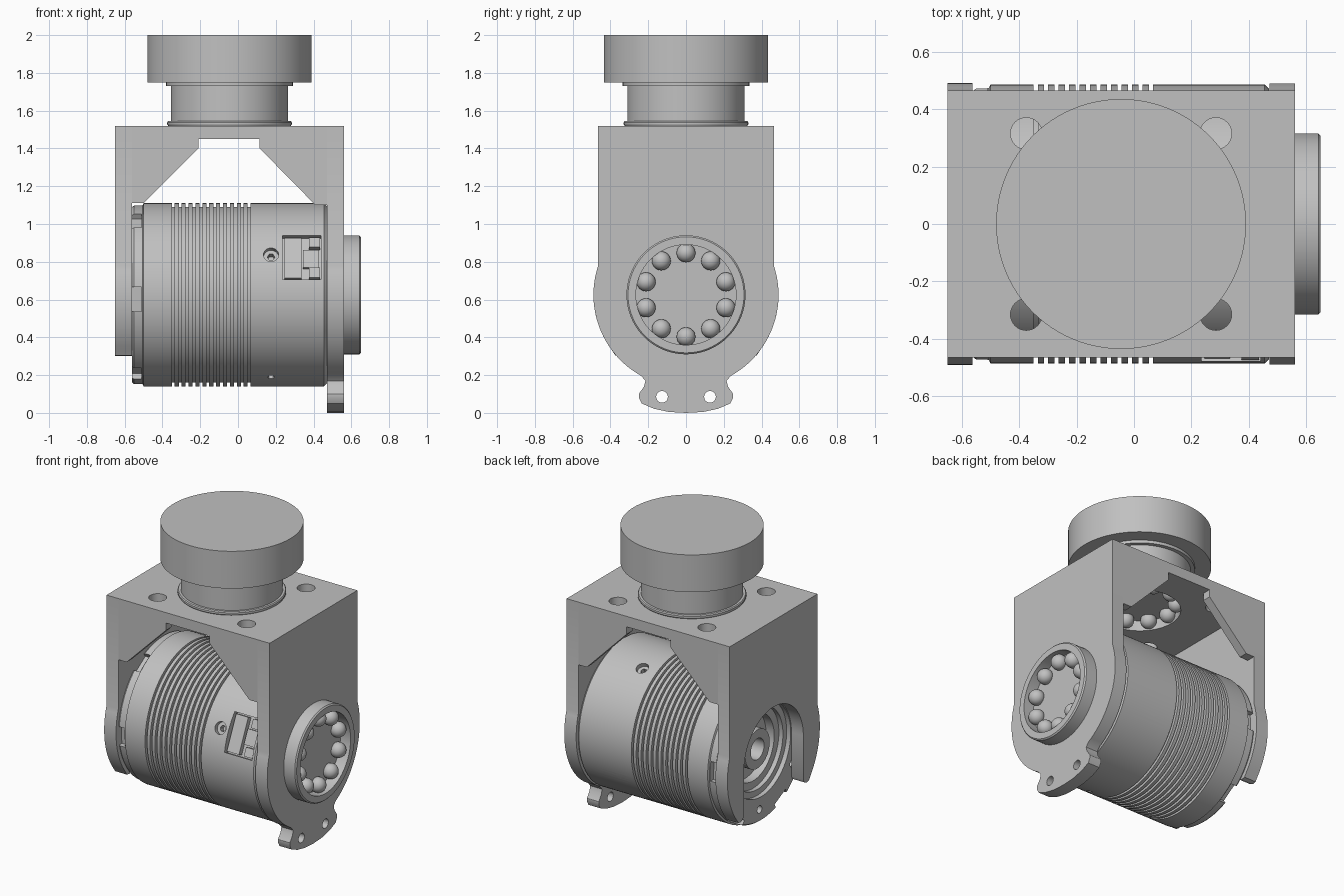
import bpy, bmesh
from math import sin, cos, pi, radians, sqrt, atan2
from mathutils import Matrix, Vector

if "Cube" in bpy.data.objects:
    bpy.data.objects.remove(bpy.data.objects["Cube"], do_unlink=True)

grey = bpy.data.materials.new("plain grey")
grey.use_nodes = True
tone = (0.53, 0.53, 0.53, 1)
grey.diffuse_color = tone
grey.node_tree.nodes["Principled BSDF"].inputs["Base Color"].default_value = tone

CZ = 0.625      # height of the drum axis
TX = -0.045     # centre of the bracket and the upper joint in x
SIDE = Matrix.Translation((0, 0, CZ)) @ Matrix.Rotation(pi / 2, 4, 'Y')  # local z -> +x
UP = Matrix.Translation((TX, 0, 0))


def finish(bm, name):
    bmesh.ops.recalc_face_normals(bm, faces=bm.faces)
    mesh = bpy.data.meshes.new(name)
    bm.to_mesh(mesh)
    bm.free()
    mesh.materials.append(grey)
    ob = bpy.data.objects.new(name, mesh)
    bpy.context.collection.objects.link(ob)
    return ob


def lathe(name, profile, matrix, steps=96):
    """Revolve (height, radius) points about local z; closed loop unless it ends on the axis."""
    bm = bmesh.new()
    verts = [bm.verts.new((r, 0, h)) for h, r in profile]
    edges = [bm.edges.new(p) for p in zip(verts, verts[1:])]
    if profile[0][1] > 0:
        edges.append(bm.edges.new((verts[-1], verts[0])))
    bmesh.ops.spin(bm, geom=verts + edges, cent=(0, 0, 0), axis=(0, 0, 1),
                   angle=2 * pi, steps=steps)
    bmesh.ops.remove_doubles(bm, verts=bm.verts, dist=0.0002)
    bm.transform(matrix)
    return finish(bm, name)


def prism(name, points, axis, lo, hi):
    """Extrude an outline: (y, z) along x, or (x, z) along y."""
    bm = bmesh.new()
    place = (lambda a, b: (lo, a, b)) if axis == 'x' else (lambda a, b: (a, lo, b))
    face = bm.faces.new([bm.verts.new(place(*p)) for p in points])
    moved = bmesh.ops.extrude_face_region(bm, geom=[face])["geom"]
    shift = Vector((hi - lo, 0, 0) if axis == 'x' else (0, hi - lo, 0))
    bmesh.ops.translate(bm, vec=shift, verts=[v for v in moved if isinstance(v, bmesh.types.BMVert)])
    return finish(bm, name)


def box(name, x, y, z, matrix=Matrix()):
    bm = bmesh.new()
    size = Matrix.Diagonal((x[1] - x[0], y[1] - y[0], z[1] - z[0], 1))
    mid = Matrix.Translation((sum(x) / 2, sum(y) / 2, sum(z) / 2))
    bmesh.ops.create_cube(bm, size=1, matrix=matrix @ mid @ size)
    return finish(bm, name)


def rod(name, r, lo, hi, matrix, steps=32):
    return lathe(name, [(lo, 0), (lo, r), (hi, r), (hi, 0)], matrix, steps)


def cut(target, cutter):
    mod = target.modifiers.new("cut", 'BOOLEAN')
    mod.operation, mod.solver, mod.object = 'DIFFERENCE', 'EXACT', cutter
    bpy.context.view_layer.update()
    graph = bpy.context.evaluated_depsgraph_get()
    mesh = bpy.data.meshes.new_from_object(target.evaluated_get(graph))
    target.modifiers.clear()
    target.data = mesh
    bpy.data.objects.remove(cutter, do_unlink=True)


def arc(r, start, end, n, cy=0, cz=CZ):
    return [(cy + r * cos(radians(start + (end - start) * i / n)),
             cz + r * sin(radians(start + (end - start) * i / n))) for i in range(n + 1)]


def around(angle):
    """Frame on the drum whose local -y points outward, angle degrees above the front."""
    return Matrix.Translation((0, 0, CZ)) @ Matrix.Rotation(radians(-angle), 4, 'X')


# Ribbed drum with stepped recess at its open end
R = 0.485
drum_profile = [(-0.42, 0), (-0.42, 0.07), (-0.53, 0.07), (-0.53, 0.13), (-0.44, 0.13),
                (-0.44, 0.22), (-0.5, 0.22), (-0.5, 0.27), (-0.53, 0.27), (-0.53, 0.31),
                (-0.56, 0.31), (-0.56, 0.465), (-0.55, 0.473), (-0.505, 0.473), (-0.5, R)]
for i in range(12):
    x = -0.35 + i * 0.0365
    drum_profile += [(x, R), (x, R - 0.02), (x + 0.015, R - 0.02), (x + 0.015, R)]
drum_profile += [(0.455, R), (0.47, 0.47), (0.47, 0)]
drum = lathe("motor_drum", drum_profile, SIDE, 128)

for k in range(6):
    cut(drum, box("notch_cutter", (-0.6, -0.51), (-0.55, -0.435), (-0.065, 0.065), around(-3 + 60 * k)))
    a = radians(27 + 60 * k)
    spot = SIDE @ Matrix.Translation((0.39 * sin(a), 0.39 * cos(a), 0))
    cut(drum, rod("bolt_cutter", 0.025, -0.6, -0.5, spot, 20))
for k in range(4):
    outward = around(26 + 90 * k) @ Matrix.Translation((0.175, 0, 0)) @ Matrix.Rotation(pi / 2, 4, 'X')
    cut(drum, rod("counterbore_cutter", 0.04, 0.455, 0.52, outward))
    cut(drum, rod("screw_cutter", 0.02, 0.42, 0.5, outward, 6))

# Socket on the front of the drum
tilt = around(25)
cut(drum, box("socket_cutter", (0.235, 0.44), (-0.55, -0.43), (-0.128, 0.128), tilt))
box("socket_body", (0.245, 0.335), (-0.462, -0.42), (-0.118, 0.118), tilt)
box("socket_tongue", (0.345, 0.43), (-0.452, -0.42), (-0.05, 0.05), tilt)
for s in (-1, 1):
    box("socket_cheek", (0.375, 0.435), (-0.468, -0.42), sorted((s * 0.06, s * 0.118)), tilt)

# Bracket arm with a foot, bored for the side bearing
W, TOP, BULGE = 0.465, 1.52, 0.49
shoulder = radians(0) + atan2(sqrt(BULGE ** 2 - W ** 2), W) * 180 / pi
half = [(W, TOP)] + arc(BULGE, shoulder, -61, 24)
foot = [(0.215, 0.17), (0.222, 0.14), (0.25, 0.1), (0.25, 0.08), (0.235, 0.05), (0.17, 0.022), (0.09, 0.005)]
right = half + foot
outline = right + [(0, 0)] + [(-y, z) for y, z in reversed(right)]
foot_arm = prism("foot_arm", outline, 'x', 0.472, 0.56)
for s in (-1, 1):
    cut(foot_arm, rod("foot_hole_cutter", 0.031, 0.4, 0.6,
                      Matrix.Translation((0, s * 0.127, 0.085 - CZ)) @ SIDE, 20))

# Horseshoe arm on the open end of the drum
IN = 0.315
leg = [(W, TOP)] + arc(BULGE, shoulder, -37, 16) + [(0.375, 0.305), (0.35, 0.3), (0.325, 0.31), (IN, 0.33)]
inner = arc(IN, 0, 180, 40)
prism("horseshoe_arm", leg + inner + [(-y, z) for y, z in reversed(leg)], 'x', -0.65, -0.562)

# Top plate with bearing bore and corner screw holes
plate = box("top_plate", (-0.562, 0.472), (-W, W), (1.45, TOP))
cut(plate, rod("bore_cutter", 0.265, 1.4, 1.6, UP, 64))
for sx in (-1, 1):
    for sy in (-1, 1):
        cut(plate, rod("corner_hole_cutter", 0.055, 1.4, 1.6,
                       Matrix.Translation((TX + sx * 0.33, sy * 0.315, 0))))

# Gussets along the front and back edges
left_rib = [(-0.562, 1.45), (-0.21, 1.45), (-0.21, 1.4), (-0.5, 1.11), (-0.562, 1.11)]
right_rib = [(0.472, 1.45), (0.115, 1.45), (0.115, 1.4), (0.41, 1.1), (0.472, 1.1)]
for label, s in (("front", -1), ("back", 1)):
    span = sorted((s * W, s * (W - 0.06)))
    prism(label + "_left_gusset", left_rib, 'y', *span)
    prism(label + "_right_gusset", right_rib, 'y', *span)


def ball_ring(name, matrix, height):
    bm = bmesh.new()
    for i in range(10):
        a = i * pi / 5
        spot = matrix @ Matrix.Translation((-0.222 * cos(a), 0.222 * sin(a), height))
        bmesh.ops.create_uvsphere(bm, u_segments=24, v_segments=16, radius=0.05, matrix=spot)
    finish(bm, name)


# Side bearing
lathe("side_bearing_ring", [(0.55, 0.265), (0.55, 0.315), (0.642, 0.315), (0.65, 0.307), (0.65, 0.265)], SIDE)
rod("side_bearing_floor", 0.27, 0.55, 0.575, SIDE, 64)
ball_ring("side_bearing_balls", SIDE, 0.595)

# Upper joint: flanged neck, open underneath, and capping disc
lathe("upper_neck", [(1.45, 0.25), (1.45, 0.268), (1.52, 0.268), (1.52, 0.325), (1.528, 0.33),
                     (1.538, 0.33), (1.545, 0.325), (1.545, 0.31), (1.73, 0.31), (1.73, 0.335),
                     (1.755, 0.335), (1.755, 0.25)], UP)
rod("upper_bearing_floor", 0.26, 1.52, 1.54, UP, 64)
ball_ring("upper_bearing_balls", UP, 1.5)
rod("top_disc", 0.435, 1.75, 2.0, UP, 96)

# Smooth the curved parts, keep the hard edges
bpy.ops.object.select_all(action='DESELECT')
for ob in bpy.context.collection.objects:
    if ob.type == 'MESH':
        ob.select_set(True)
        bpy.context.view_layer.objects.active = ob
bpy.ops.object.shade_smooth_by_angle(angle=radians(30))
